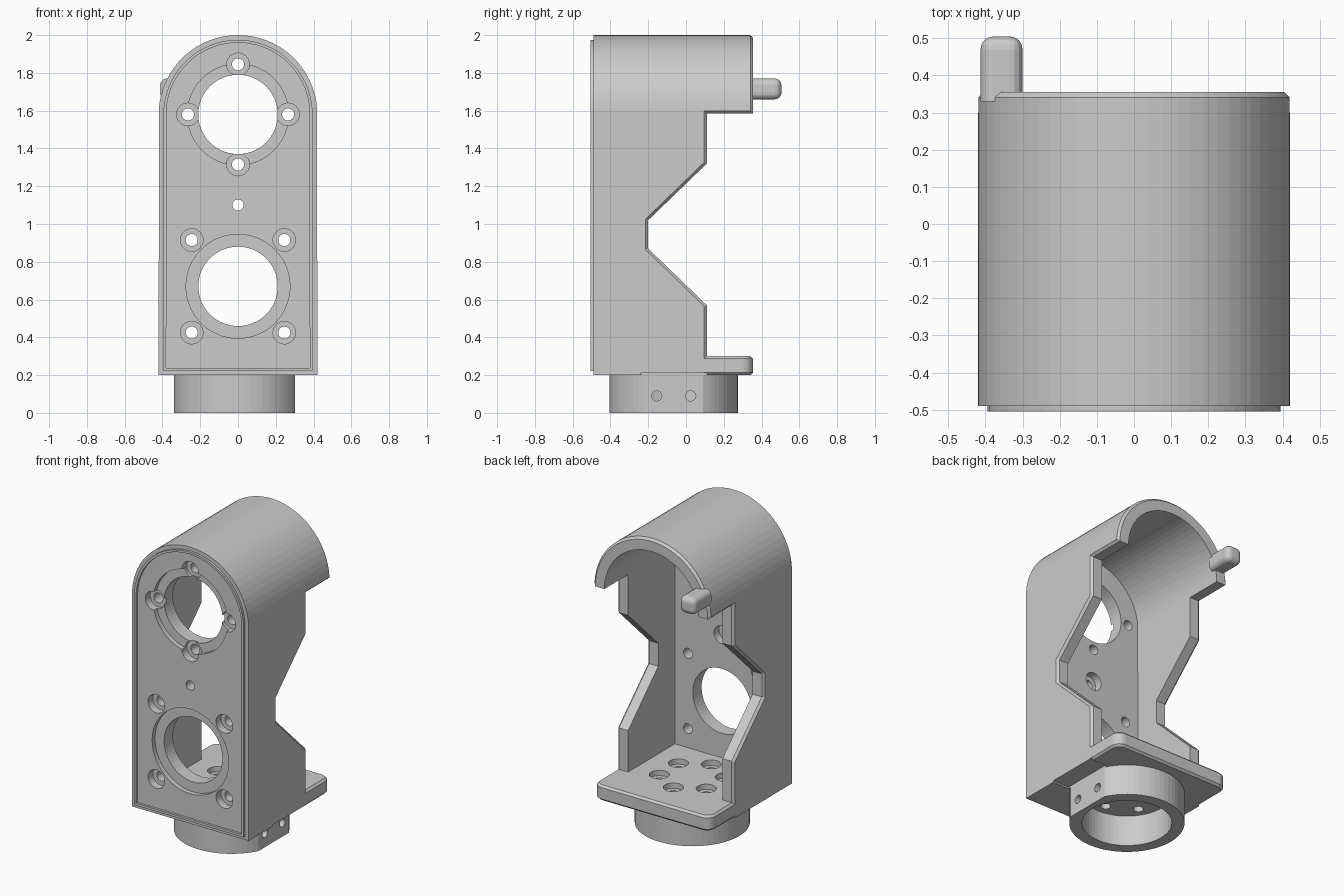
import bpy, bmesh
from math import sin, cos, pi, radians, hypot
from mathutils import Vector

if "Cube" in bpy.data.objects:
    bpy.data.objects.remove(bpy.data.objects["Cube"])

CZ, R, T = 1.58, 0.42, 0.08          # arch centre height, outer radius, wall


def make(name, bm):
    bmesh.ops.recalc_face_normals(bm, faces=bm.faces)
    me = bpy.data.meshes.new(name)
    bm.to_mesh(me)
    bm.free()
    ob = bpy.data.objects.new(name, me)
    bpy.context.collection.objects.link(ob)
    return ob


def prism(name, pts, axis, lo, hi):
    """Extrude a 2D outline along x, y or z."""
    place = {'x': lambda a, b, t: (t, a, b),
             'y': lambda a, b, t: (a, t, b),
             'z': lambda a, b, t: (a, b, t)}[axis]
    bm = bmesh.new()
    f = bm.faces.new([bm.verts.new(place(a, b, lo)) for a, b in pts])
    ext = bmesh.ops.extrude_face_region(bm, geom=[f])['geom']
    step = Vector(place(0, 0, hi - lo))
    for v in ext:
        if isinstance(v, bmesh.types.BMVert):
            v.co += step
    return make(name, bm)


def circle(a, b, r, n=48):
    return [(a + r * cos(2 * pi * i / n), b + r * sin(2 * pi * i / n)) for i in range(n)]


def rect(a0, a1, b0, b1):
    return [(a0, b0), (a1, b0), (a1, b1), (a0, b1)]


def arch(r, z0, n=32):
    arc = [radians(4 + 172 * i / n) for i in range(n + 1)]
    return [(-r, z0), (r, z0)] + [(r * cos(t), CZ + r * sin(t)) for t in arc]


def cut(ob, pts, axis, lo, hi):
    """Subtract an extruded outline and bake the result."""
    cutter = prism("cutter", pts, axis, lo, hi)
    cutter.hide_render = True
    mod = ob.modifiers.new("cut", 'BOOLEAN')
    mod.operation, mod.solver, mod.object = 'DIFFERENCE', 'EXACT', cutter
    dg = bpy.context.evaluated_depsgraph_get()
    me = bpy.data.meshes.new_from_object(ob.evaluated_get(dg))
    ob.modifiers.clear()
    ob.data = me
    bpy.data.objects.remove(cutter)


def bevel(ob, test, width, segments=1):
    bm = bmesh.new()
    bm.from_mesh(ob.data)
    bmesh.ops.remove_doubles(bm, verts=bm.verts, dist=1e-4)
    edges = [e for e in bm.edges if len(e.link_faces) == 2
             and e.calc_face_angle(0) > 0.5 and test(e)]
    bmesh.ops.bevel(bm, geom=edges, offset=width, segments=segments, profile=0.5,
                    affect='EDGES', clamp_overlap=True)
    bm.to_mesh(ob.data)
    bm.free()


# Housing: arched shell, open at the back, with notched side walls
PLATE = -0.37
body = prism("housing", arch(R, 0.2), 'y', -0.49, 0.355)
cut(body, arch(R - T, 0.0), 'y', PLATE, 1)
notch = [(0.11, 1.585), (1, 1.585), (1, 0), (0.11, 0), (0.11, 0.57),
         (-0.2, 0.87), (-0.2, 1.02), (0.11, 1.32)]
cut(body, notch, 'x', -1, 1)


def on_rim(e):
    def outer(c):
        return c.y > -0.25 and (abs(c.x) > 0.41 if c.z < CZ else hypot(c.x, c.z - CZ) > 0.412)
    mid = (e.verts[0].co + e.verts[1].co) / 2
    return mid.z > 0.25 and all(outer(v.co) for v in e.verts)


bevel(body, on_rim, 0.014)

# Large bearing openings with shallow recess rings
for z, ring in ((CZ, 0.268), (0.67, 0.275)):
    cut(body, circle(0, z, ring, 64), 'y', -0.6, -0.46)
    cut(body, circle(0, z, 0.21, 64), 'y', -0.6, -0.2)

# Counterbored screw holes in the front plate
screws = [(0.265, CZ), (-0.265, CZ), (0, CZ + 0.265), (0, CZ - 0.265)]
screws += [(sx * 0.245, 0.67 + sz * 0.245) for sx in (-1, 1) for sz in (-1, 1)]
for x, z in screws:
    cut(body, circle(x, z, 0.06, 24), 'y', -0.6, -0.44)
    cut(body, circle(x, z, 0.032, 24), 'y', -0.6, -0.3)

# Centre hole, counterbored from behind
cut(body, circle(0, 1.1, 0.03, 24), 'y', -0.6, -0.3)
cut(body, circle(0, 1.1, 0.058, 24), 'y', -0.42, -0.3)

# Raised lip around the front face
lip = prism("front_lip", arch(0.395, 0.222), 'y', -0.505, -0.489)
cut(lip, arch(0.38, 0.237), 'y', -0.6, -0.4)

# Floor with a wider, round-cornered shelf at the back
CY, cr = -0.065, 0.06
corner = [(R - cr + cr * cos(pi * i / 12), 0.355 - cr + cr * sin(pi * i / 12)) for i in range(7)]
half = [(R - T, PLATE), (R - T, 0.095), (R, 0.095)] + corner
floor = prism("floor_shelf", half + [(-x, y) for x, y in reversed(half)], 'z', 0.2, 0.3)
bevel(floor, lambda e: all(v.co.y > 0.09 for v in e.verts)
      and abs(e.verts[0].co.z - e.verts[1].co.z) < 0.01
      and sum(v.co.y for v in e.verts) > 0.2, 0.013)
for i in range(6):
    a = radians(30 + 60 * i)
    x, y = 0.195 * cos(a), CY + 0.195 * sin(a)
    cut(floor, circle(x, y, 0.06, 24), 'z', 0.265, 0.4)
    cut(floor, circle(x, y, 0.03, 24), 'z', 0.1, 0.4)

# Round socket collar underneath
collar = prism("socket_collar", circle(0, CY, 0.34, 64), 'z', 0, 0.2)
cut(collar, circle(0, CY, 0.265, 64), 'z', -0.1, 0.3)

# Flat on the collar side, with its shallow relief in the housing underside
for ob in (collar, body, floor):
    cut(ob, rect(0.302, 0.6, -0.24, 0.11), 'z', -0.1, 0.21)
for y in (-0.155, 0.025):
    cut(collar, circle(y, 0.09, 0.027, 24), 'x', 0.1, 0.5)

# Rounded locating tab on the back rim
tab = prism("locating_tab", rect(-0.413, -0.3, 1.66, 1.77), 'y', 0.33, 0.505)
bevel(tab, lambda e: any(v.co.y > 0.4 for v in e.verts), 0.035, 4)
